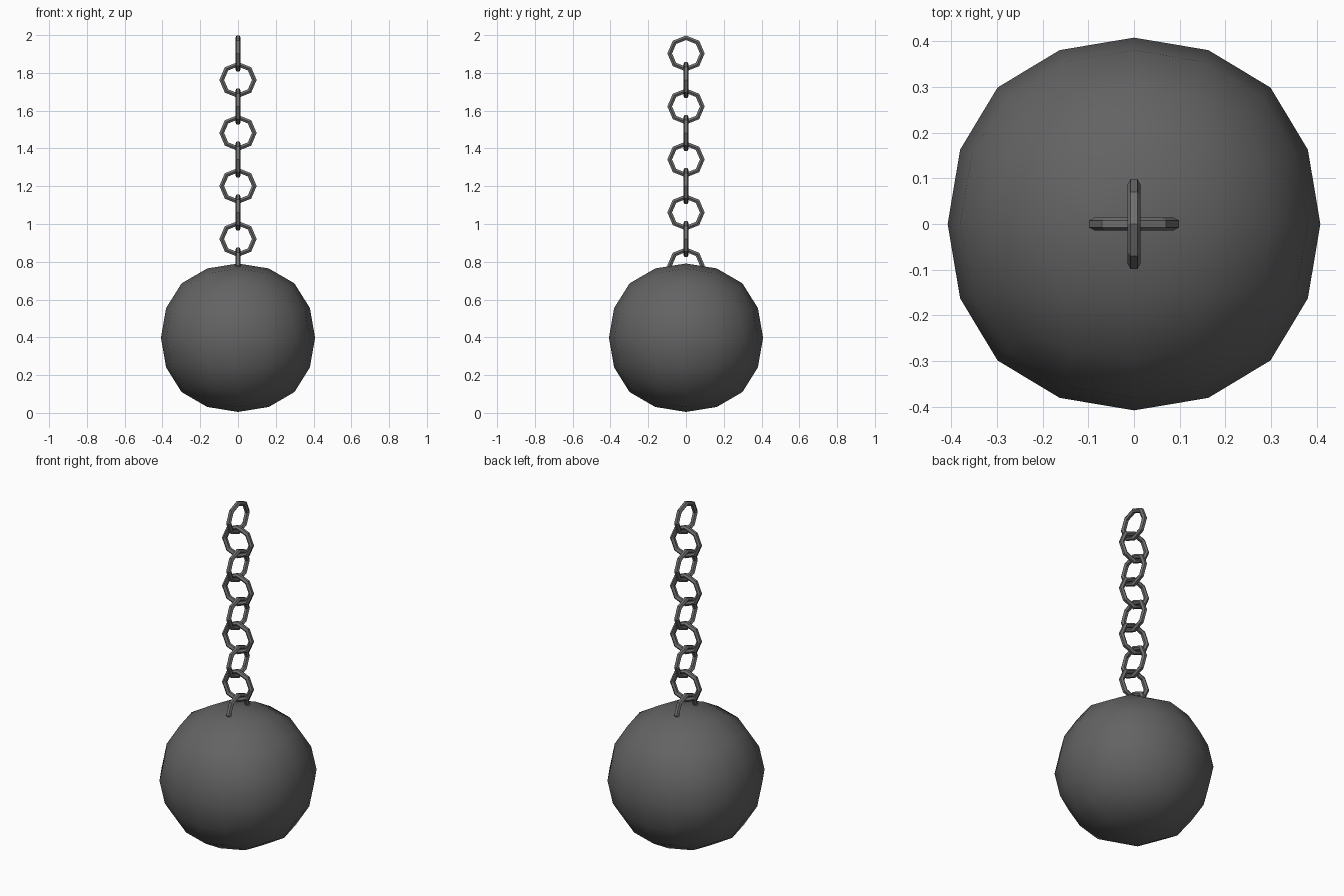
import bpy
import bmesh
from math import cos, sin, pi

if "Cube" in bpy.data.objects:
    bpy.data.objects.remove(bpy.data.objects["Cube"])

Z_SQUASH = 0.963      # whole model is slightly flattened in height
LINKS = 9
TOP_LINK_Z = 1.903
PITCH = 0.1403


def material(name, value):
    mat = bpy.data.materials.new(name)
    mat.diffuse_color = (value, value, value, 1)
    mat.use_nodes = True
    mat.node_tree.nodes["Principled BSDF"].inputs["Base Color"].default_value = mat.diffuse_color
    return mat


def add_object(name, bm, mat):
    bmesh.ops.recalc_face_normals(bm, faces=bm.faces)
    mesh = bpy.data.meshes.new(name)
    bm.to_mesh(mesh)
    bm.free()
    mesh.materials.append(mat)
    obj = bpy.data.objects.new(name, mesh)
    bpy.context.collection.objects.link(obj)
    return obj


def chain_link(name, z, along_y, mat, major=0.0862, minor=0.0145, segs=8, sides=6):
    """Upright eight-sided ring with a hexagonal bar section, flat side outward."""
    bm = bmesh.new()
    rings = []
    for i in range(segs):
        a = 2 * pi * i / segs
        ring = []
        for j in range(sides):
            b = 2 * pi * (j + 0.5) / sides
            r = major + minor * cos(b)
            u, w, h = r * cos(a), minor * sin(b), r * sin(a) * Z_SQUASH
            ring.append(bm.verts.new((w, u, h) if along_y else (u, w, h)))
        rings.append(ring)
    for i in range(segs):
        p, q = rings[i], rings[(i + 1) % segs]
        for j in range(sides):
            k = (j + 1) % sides
            bm.faces.new((p[j], q[j], q[k], p[k]))
    obj = add_object(name, bm, mat)
    obj.location.z = z
    return obj


iron = material("dark_iron", 0.125)
steel = material("chain_steel", 0.16)

# Heavy ball: a cube rounded by two levels of subdivision
bm = bmesh.new()
bmesh.ops.create_cube(bm, size=2)
bmesh.ops.scale(bm, verts=bm.verts, vec=(0.4645, 0.4645, 0.4645 * Z_SQUASH))
ball = add_object("ball", bm, iron)
ball.location.z = 0.398
for face in ball.data.polygons:
    face.use_smooth = True
rounding = ball.modifiers.new("rounding", "SUBSURF")
rounding.levels = rounding.render_levels = 2
rounding.use_limit_surface = False

# Chain: alternating links, the lowest one sunk into the ball
for n in range(LINKS):
    chain_link(f"chain_link_{n + 1}", TOP_LINK_Z - n * PITCH, n % 2 == 0, steel)
